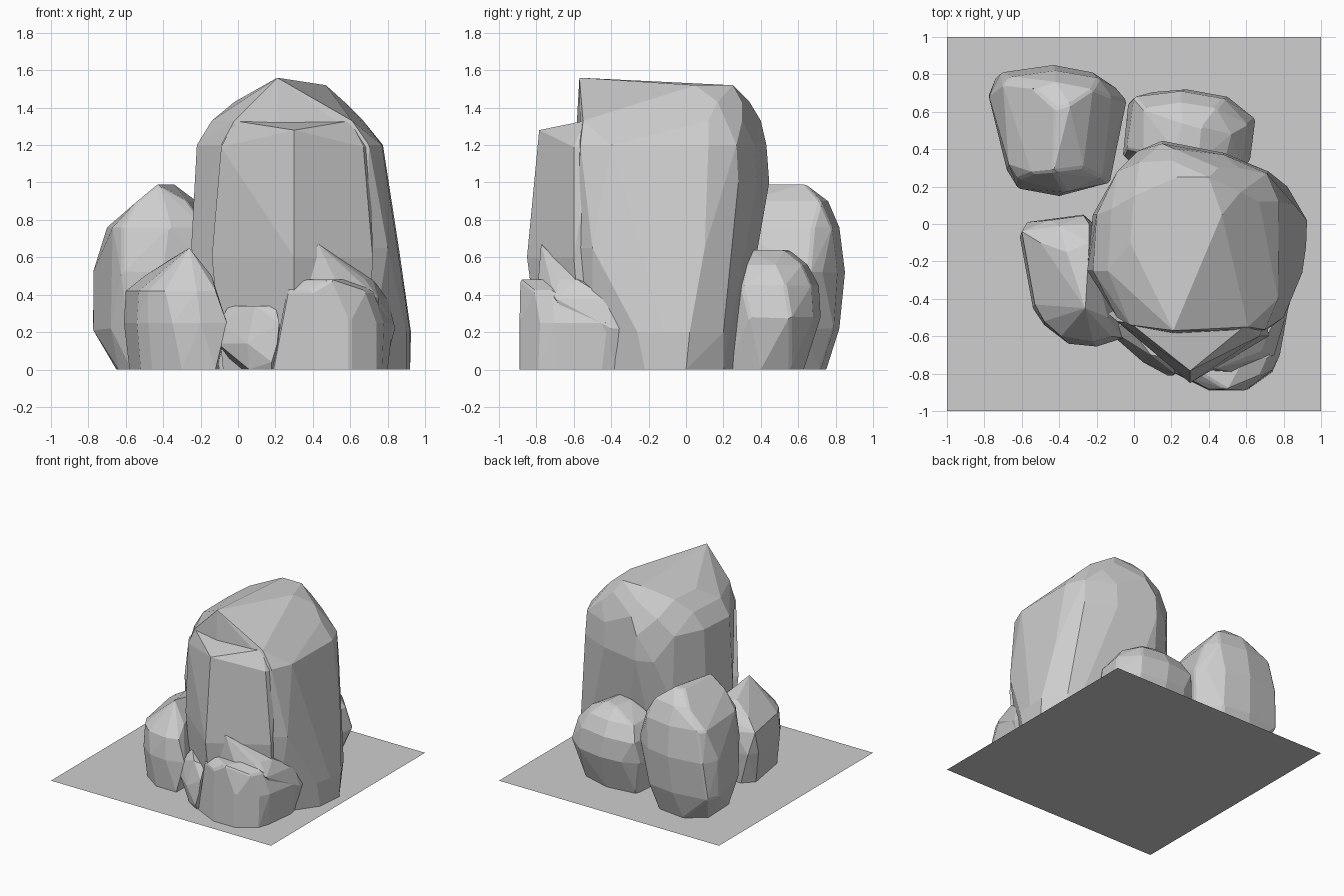
import bpy, bmesh, math

stone = bpy.data.materials.new("stone_grey")
stone.diffuse_color = (0.62, 0.62, 0.62, 1)


def add_object(name, bm):
    mesh = bpy.data.meshes.new(name)
    bm.to_mesh(mesh)
    bm.free()
    mesh.materials.append(stone)
    obj = bpy.data.objects.new(name, mesh)
    bpy.context.collection.objects.link(obj)
    return obj


def rock(name, rings, chip=0.0):
    """Chiselled stone: hull around cross-sections (z, [(x, y), ...]), open underneath."""
    bm = bmesh.new()
    for z, outline in rings:
        for x, y in outline:
            bm.verts.new((x, y, z))
    hull = bmesh.ops.convex_hull(bm, input=bm.verts[:])
    inside = {g for g in hull["geom_interior"] + hull["geom_unused"]
              if isinstance(g, bmesh.types.BMVert)}
    bmesh.ops.delete(bm, geom=list(inside), context="VERTS")
    bmesh.ops.dissolve_limit(bm, angle_limit=math.radians(5),
                             verts=bm.verts[:], edges=bm.edges[:])
    bmesh.ops.recalc_face_normals(bm, faces=bm.faces[:])
    buried = [f for f in bm.faces if all(v.co.z < 0.001 for v in f.verts)]
    bmesh.ops.delete(bm, geom=buried, context="FACES")
    obj = add_object(name, bm)
    if chip:
        bevel = obj.modifiers.new("chipped_edges", "BEVEL")
        bevel.width = chip
        bevel.segments = 1
        bevel.limit_method = "ANGLE"
        bevel.angle_limit = math.radians(32)
    return obj


# Flat square base
bm = bmesh.new()
bmesh.ops.create_grid(bm, x_segments=1, y_segments=1, size=1)
add_object("base_sheet", bm)

# Tall main boulder with a sloping crest
rock("main_boulder", [
    (0.0, [(-0.1, -0.45), (0.25, -0.66), (0.7, -0.5), (0.9, -0.22), (0.92, 0.0),
           (0.78, 0.2), (0.4, 0.27), (0.05, 0.25), (-0.1, 0.05)]),
    (0.2, [(0.92, -0.12), (0.925, 0.02), (0.82, 0.2), (0.9, -0.26)]),
    (0.65, [(-0.25, -0.25), (-0.22, 0.05), (-0.08, 0.29), (0.1, 0.38), (0.5, 0.35),
            (0.75, 0.26), (0.86, 0.1), (0.86, -0.2), (0.8, -0.5), (0.69, -0.58)]),
    (1.0, [(0.02, 0.39), (0.15, 0.445), (0.48, 0.38), (0.81, 0.08), (0.72, 0.28)]),
    (1.2, [(-0.22, -0.25), (-0.2, 0.05), (-0.09, 0.28), (0.15, 0.43), (0.48, 0.37),
           (0.71, 0.27), (0.775, 0.12), (0.77, -0.4), (0.7, -0.565), (-0.09, -0.5)]),
    (1.33, [(-0.02, -0.54), (0.61, -0.55), (-0.14, -0.25), (-0.12, 0.08),
            (0.03, 0.33), (0.22, 0.4), (0.56, 0.3), (0.67, 0.12)]),
    (1.43, [(-0.02, -0.1), (0.0, 0.15), (0.2, 0.34), (0.57, 0.17), (0.45, 0.3)]),
    (1.52, [(0.47, 0.05), (0.4, 0.25), (0.23, 0.25), (0.38, -0.3)]),
    (1.56, [(0.21, -0.57)]),
])

# Lower wedge leaning on the front of the main boulder
rock("main_front_wedge", [
    (0.0, [(-0.08, -0.48), (0.3, -0.77), (0.7, -0.55), (0.3, -0.2)]),
    (0.6, [(-0.14, -0.48), (0.3, -0.85), (0.72, -0.6), (0.3, -0.2)]),
    (1.19, [(-0.09, -0.52), (0.67, -0.6), (0.71, -0.5)]),
    (1.28, [(0.3, -0.785)]),
    (1.33, [(-0.02, -0.53), (0.6, -0.54), (0.3, -0.5)]),
])

# Front right stone: low rim with a pointed shard whose back runs down to the right
rock("front_right_block", [
    (0.0, [(0.18, -0.78), (0.4, -0.89), (0.6, -0.89), (0.74, -0.79), (0.77, -0.7),
           (0.8, -0.45), (0.78, -0.36), (0.3, -0.5)]),
    (0.25, [(0.24, -0.8), (0.4, -0.89), (0.6, -0.89), (0.74, -0.78), (0.78, -0.7),
            (0.83, -0.42), (0.81, -0.3)]),
    (0.42, [(0.26, -0.81), (0.4, -0.885), (0.68, -0.81), (0.72, -0.72), (0.3, -0.5)]),
    (0.48, [(0.5, -0.885), (0.29, -0.76), (0.6, -0.7)]),
], 0.012)
rock("front_right_shard", [
    (0.0, [(0.78, -0.42), (0.78, -0.32), (0.4, -0.5)]),
    (0.22, [(0.84, -0.4), (0.83, -0.28), (0.4, -0.5)]),
    (0.38, [(0.75, -0.7), (0.8, -0.42), (0.3, -0.5), (0.28, -0.78)]),
    (0.48, [(0.29, -0.77), (0.52, -0.79), (0.68, -0.68), (0.72, -0.58), (0.35, -0.55)]),
    (0.67, [(0.43, -0.775)]),
])

# Small stone at the front foot
rock("front_chip_stone", [
    (0.0, [(0.06, -0.72), (0.18, -0.79), (0.25, -0.5), (0.0, -0.45)]),
    (0.04, [(0.0, -0.66), (0.18, -0.81)]),
    (0.14, [(-0.11, -0.6), (0.05, -0.74), (0.21, -0.81), (-0.1, -0.45)]),
    (0.25, [(-0.1, -0.58), (0.22, -0.8)]),
    (0.34, [(0.09, -0.7), (0.2, -0.72), (-0.05, -0.52), (0.2, -0.5)]),
])

# Front left stone
rock("front_left_stone", [
    (0.0, [(-0.52, -0.44), (-0.46, -0.52), (-0.3, -0.63), (-0.12, -0.63), (-0.1, -0.1),
           (-0.28, 0.02), (-0.5, 0.0), (-0.58, -0.08)]),
    (0.25, [(-0.54, -0.45), (-0.48, -0.54), (-0.35, -0.64), (-0.2, -0.655), (-0.06, -0.61),
            (-0.61, -0.07), (-0.57, 0.01), (-0.27, 0.05), (-0.15, -0.1)]),
    (0.42, [(-0.53, -0.43), (-0.48, -0.52), (-0.39, -0.6), (-0.22, -0.63), (-0.12, -0.6),
            (-0.59, -0.12), (-0.6, -0.04), (-0.45, 0.02), (-0.27, 0.045)]),
    (0.5, [(-0.44, -0.42), (-0.5, -0.1), (-0.4, -0.01), (-0.24, 0.0), (-0.14, -0.5)]),
    (0.59, [(-0.33, -0.42), (-0.36, -0.15), (-0.24, -0.1)]),
    (0.65, [(-0.26, -0.45)]),
])

# Back left stone, second tallest
rock("back_left_stone", [
    (0.0, [(-0.64, 0.36), (-0.57, 0.24), (-0.25, 0.24), (-0.16, 0.5),
           (-0.26, 0.72), (-0.5, 0.75), (-0.65, 0.64)]),
    (0.22, [(-0.78, 0.68), (-0.68, 0.29), (-0.58, 0.2), (-0.4, 0.17), (-0.17, 0.21),
            (-0.08, 0.62), (-0.22, 0.79), (-0.45, 0.82), (-0.74, 0.78)]),
    (0.52, [(-0.775, 0.68), (-0.71, 0.81), (-0.43, 0.85), (-0.22, 0.81), (-0.1, 0.73),
            (-0.04, 0.66), (-0.13, 0.22), (-0.4, 0.15), (-0.62, 0.19), (-0.69, 0.32)]),
    (0.76, [(-0.7, 0.74), (-0.67, 0.32), (-0.62, 0.24), (-0.37, 0.17), (-0.17, 0.25),
            (-0.12, 0.68), (-0.19, 0.78), (-0.42, 0.82), (-0.66, 0.79)]),
    (0.9, [(-0.53, 0.72), (-0.54, 0.27), (-0.27, 0.3), (-0.22, 0.72), (-0.42, 0.76)]),
    (0.99, [(-0.43, 0.28), (-0.42, 0.62), (-0.34, 0.64)]),
], 0.012)

# Low stone at the back
rock("back_stone", [
    (0.0, [(0.0, 0.3), (0.03, 0.6), (0.28, 0.63), (0.52, 0.56), (0.57, 0.4), (0.5, 0.22)]),
    (0.28, [(-0.06, 0.36), (-0.03, 0.65), (0.1, 0.705), (0.28, 0.72), (0.5, 0.68),
            (0.65, 0.56), (0.62, 0.34), (0.5, 0.22)]),
    (0.45, [(-0.04, 0.4), (0.0, 0.68), (0.25, 0.71), (0.48, 0.67), (0.61, 0.53), (0.57, 0.3)]),
    (0.56, [(0.05, 0.62), (0.25, 0.65), (0.44, 0.62), (0.52, 0.48), (0.48, 0.32), (0.05, 0.38)]),
    (0.64, [(0.22, 0.38), (0.26, 0.55), (0.36, 0.52), (0.34, 0.32)]),
], 0.012)
